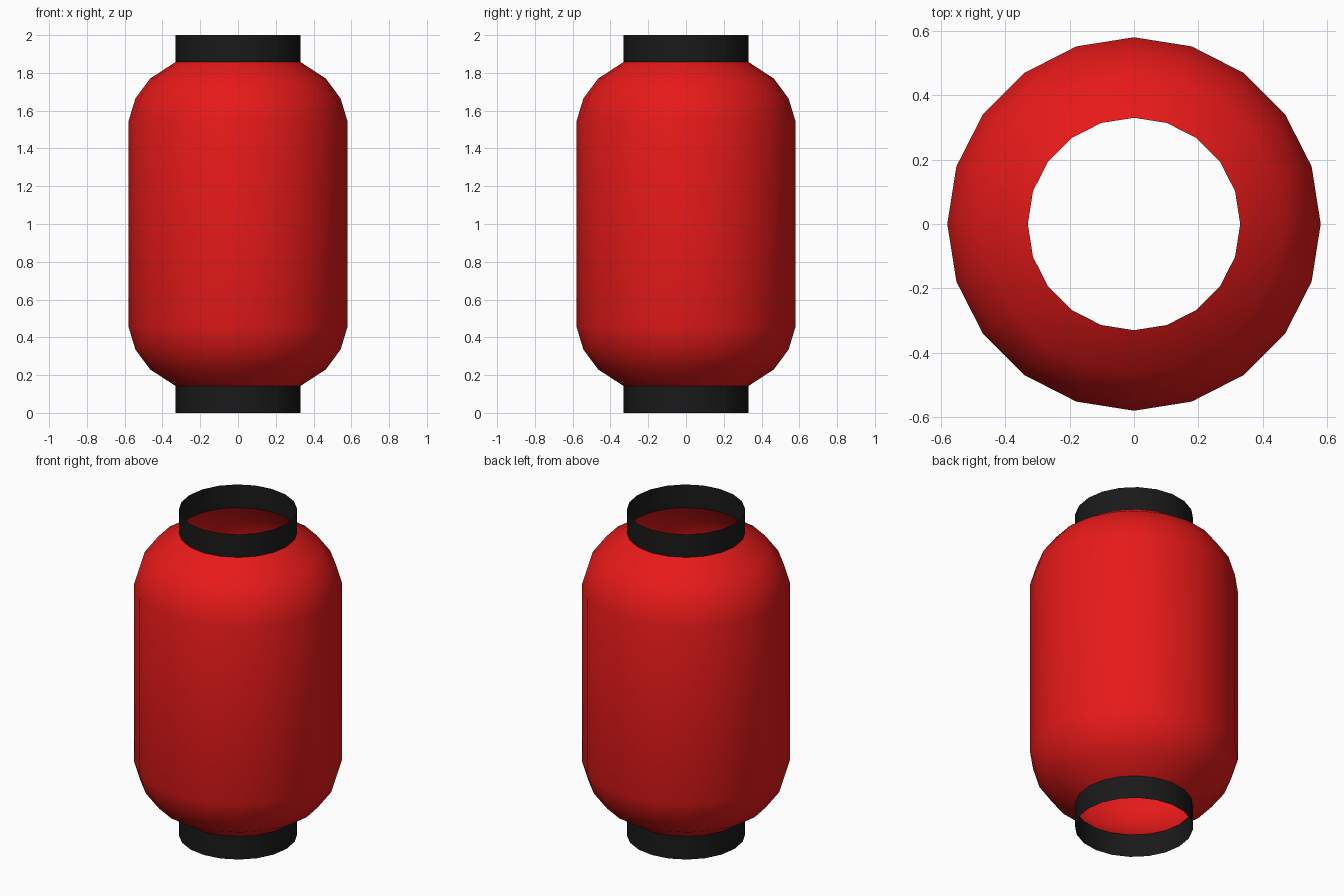
import bpy, bmesh
from math import cos, sin, tau

if "Cube" in bpy.data.objects:
    bpy.data.objects.remove(bpy.data.objects["Cube"])

SIDES = 20


def material(name, color):
    m = bpy.data.materials.new(name)
    m.diffuse_color = color
    m.use_nodes = True
    m.node_tree.nodes["Principled BSDF"].inputs["Base Color"].default_value = m.diffuse_color
    return m


def lathe(name, profile, mat):
    """Open surface of revolution from (radius, z) points, bottom to top."""
    bm = bmesh.new()
    rings = [[bm.verts.new((r * cos(tau * i / SIDES), r * sin(tau * i / SIDES), z))
              for i in range(SIDES)] for r, z in profile]
    for low, high in zip(rings, rings[1:]):
        for i in range(SIDES):
            j = (i + 1) % SIDES
            bm.faces.new((low[i], low[j], high[j], high[i])).smooth = True
    mesh = bpy.data.meshes.new(name)
    bm.to_mesh(mesh)
    bm.free()
    mesh.materials.append(mat)
    obj = bpy.data.objects.new(name, mesh)
    bpy.context.collection.objects.link(obj)
    return obj


red = material("red_paper", (0.8, 0.01, 0.01, 1))
black = material("black_rim", (0.01, 0.01, 0.01, 1))

# Paper body: rounded shoulders mirrored about the middle height, open ends
lower = [(0.33, 0.142), (0.465, 0.23), (0.543, 0.335), (0.58, 0.457)]
lathe("lantern_body", lower + [(r, 2 - z) for r, z in reversed(lower)], red)

# Thin open rims at both ends
lathe("bottom_rim", [(0.33, 0), (0.33, 0.142)], black)
lathe("top_rim", [(0.33, 1.858), (0.33, 2)], black)
